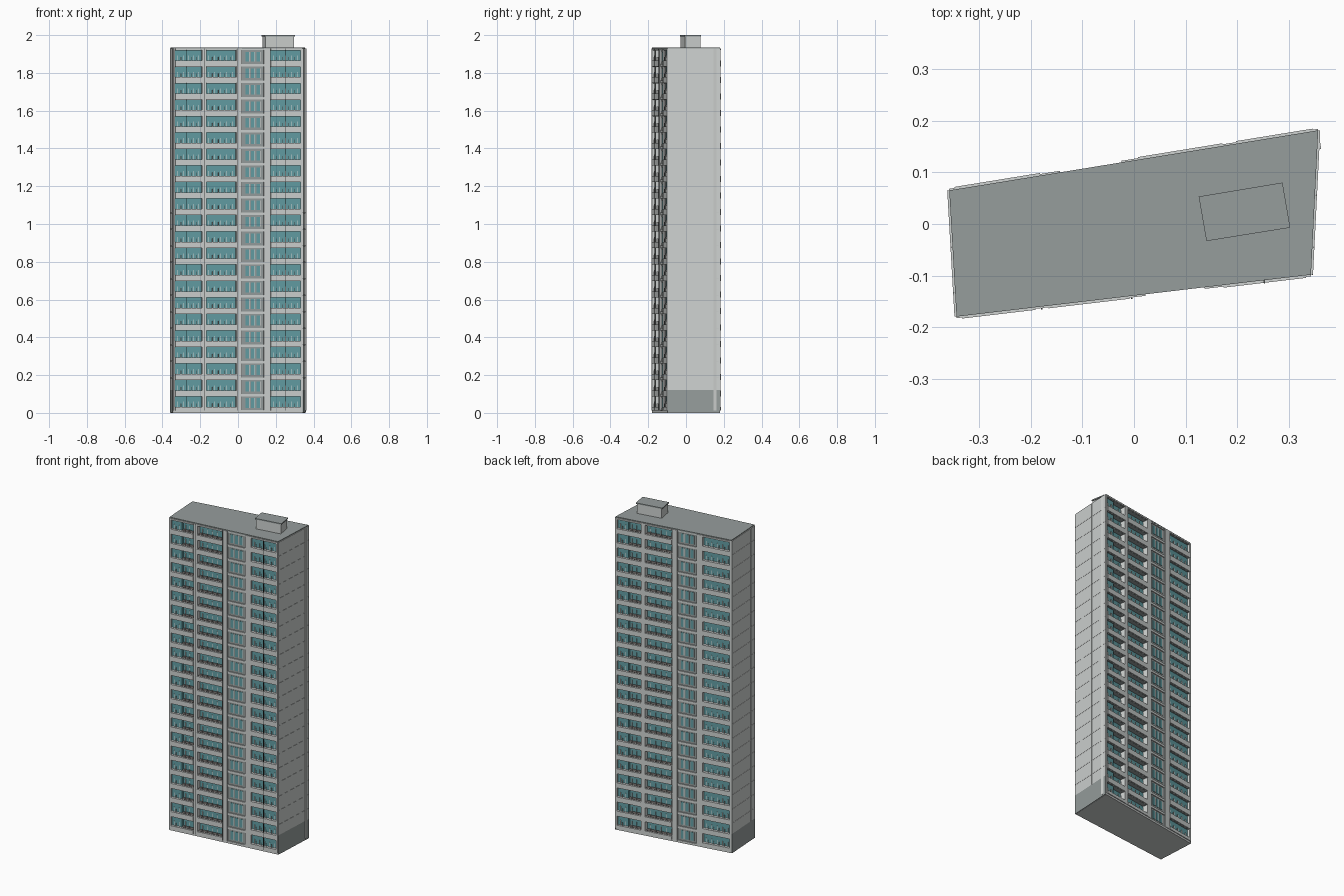
import bpy, bmesh
from mathutils import Vector

if "Cube" in bpy.data.objects:
    bpy.data.objects.remove(bpy.data.objects["Cube"])

def material(name, rgb):
    m = bpy.data.materials.new(name)
    m.diffuse_color = (*rgb, 1)
    m.use_nodes = True
    m.node_tree.nodes["Principled BSDF"].inputs["Base Color"].default_value = m.diffuse_color
    return m

LIGHT = material("light concrete", (0.62, 0.645, 0.635))
GREY = material("grey concrete", (0.305, 0.34, 0.335))
GLASS = material("teal glass", (0.125, 0.345, 0.375))
WHITE = material("white frame", (0.75, 0.75, 0.73))
DARK = material("dark metal", (0.06, 0.065, 0.062))
FLOOR = material("balcony floor", (0.13, 0.12, 0.115))

# Footprint corners, floor grid and recess depth
FL, FR = Vector((-0.343, -0.179)), Vector((0.342, -0.098))
BR, BL = Vector((0.356, 0.181)), Vector((-0.357, 0.065))
FLOORS, STEP, Z0, TOP = 22, 0.0873, 0.012, 1.935
DEEP = 0.034
parts = {}

def prism(part, mat, pts, z0, z1):
    """Add an upright prism over a plan outline to a named part."""
    bm = parts.setdefault(part, (bmesh.new(), mat))[0]
    low = [bm.verts.new((p.x, p.y, z0)) for p in pts]
    high = [bm.verts.new((p.x, p.y, z1)) for p in pts]
    bm.faces.new(low[::-1])
    bm.faces.new(high)
    n = len(pts)
    for i in range(n):
        j = (i + 1) % n
        bm.faces.new((low[i], low[j], high[j], high[i]))

def wall_box(a, b):
    """Return a box maker: u runs 0..1 from a to b, d is the distance outwards."""
    along = b - a
    out = Vector((along.y, -along.x)).normalized()
    def box(part, mat, u0, u1, d0, d1, z0, z1):
        pts = [a + along * u + out * d for u, d in ((u0, d1), (u1, d1), (u1, d0), (u0, d0))]
        prism(part, mat, pts, z0, z1)
    return box

# Core, ground slab and roof
left, right = (BL - FL).normalized() * 0.036, (BR - FR).normalized() * 0.036
prism("core", LIGHT, [FL + left, FR + right, BR - right, BL - left], 0.006, 1.93)
prism("ground_slab", LIGHT, [FL, FR, BR, BL], 0, Z0)
prism("roof_slab", GREY, [FL, FR, BR, BL], 1.927, TOP)

# Bays: start, end, glass depth; the stair bay sits between 0.53 and 0.70
BAYS = [(0.015, 0.105, 0.010), (0.105, 0.222, DEEP - 0.004),
        (0.258, 0.488, DEEP - 0.004), (0.753, 0.985, 0.012)]
PIERS = [(0, 0.015), (0.222, 0.258), (0.488, 0.533), (0.700, 0.753), (0.985, 1)]

def facade(name, a, b, pipes):
    box = wall_box(a, b)
    for u0, u1 in PIERS:
        box(name + "_piers", LIGHT, u0, u1, -DEEP - 0.002, 0.003, Z0, 1.93)
    for u in pipes:
        box(name + "_downpipes", DARK, u, u + 0.004, 0, 0.006, Z0, 1.93)
    for i in range(FLOORS + 1):
        z = Z0 + i * STEP
        lo = max(z - 0.012, Z0)
        hi = min(z + 0.019, 1.93)
        # Parapet bands and balcony floors
        for u0, u1, depth in BAYS:
            box(name + "_parapets", LIGHT, u0, u1, -DEEP - 0.002, 0.005, lo, hi)
            if i < FLOORS and depth > 0.02:
                box(name + "_balcony_floors", FLOOR, u0 + 0.002, u1 - 0.002,
                    -depth, -0.003, hi, hi + 0.001)
            # Grey soffits under each band
            if i > 0:
                box(name + "_soffits", GREY, u0 + 0.002, u1 - 0.002,
                    -depth, -0.002, lo - 0.001, lo)
        box(name + "_stair_bands", LIGHT, 0.533, 0.700, -DEEP - 0.002, -0.001,
            lo, min(z + 0.002, 1.93))
        if i == FLOORS:
            continue
        top = z + STEP - 0.012
        # Glazing, mullions and balcony posts of the bays
        for u0, u1, depth in BAYS:
            box(name + "_glazing", GLASS, u0, u1, -DEEP - 0.002, -depth, hi, top)
            n = max(2, round((u1 - u0) / 0.045))
            for k in range(n):
                u = u0 + (u1 - u0) * (k + 0.5) / n
                box(name + "_mullions", WHITE, u - 0.002, u + 0.002,
                    -depth - 0.001, -depth + 0.003, hi, hi + 0.028)
            for k in range(1, n):
                u = u0 + (u1 - u0) * k / n
                box(name + "_rail_posts", WHITE, u - 0.002, u + 0.002,
                    -0.003, 0.001, hi, hi + 0.020)
        # Stair bay panel with narrow windows
        box(name + "_stair_panels", GREY, 0.533, 0.700, -DEEP - 0.002, -0.006, z + 0.002, top)
        z1, z2 = (z + 0.014, z + 0.066) if i else (Z0 + 0.014, 0.078)
        for k in range(3):
            u = 0.560 + k * 0.042
            box(name + "_stair_windows", GLASS, u, u + 0.026, -0.008, -0.004, z1, z2)
            box(name + "_stair_frames", WHITE, u + 0.026, u + 0.031, -0.008, -0.003, z1, z2)

facade("front", FL, FR, (0.238, 0.491, 0.866))
facade("back", BR, BL, ())

def side_wall(name, a, b, cuts):
    """Blank end wall: grey base and stacked panels with fine joints."""
    box = wall_box(a, b)
    box(name + "_base", GREY, 0, 1, -0.002, 0.004, 0.001, 0.12)
    box(name + "_backing", LIGHT, 0, 1, -0.002, 0.002, 0.12, 1.93)
    levels = [0.12] + [Z0 + STEP * i for i in range(2, FLOORS)] + [1.931]
    for z0, z1 in zip(levels, levels[1:]):
        for u0, u1 in zip(cuts, cuts[1:]):
            box(name + "_panels", LIGHT, u0 + 0.002, u1 - 0.002, 0, 0.004, z0, z1 - 0.001)

side_wall("right_wall", FR, BR, (0, 0.19, 0.55, 1))
side_wall("left_wall", BL, FL, (0, 0.45, 0.81, 1))

# Base backs closing the corners behind the end piers are part of the core line
# Rooftop plant room with overhanging cap
cap = [Vector(p) for p in ((0.140, -0.033), (0.302, -0.007), (0.287, 0.080), (0.125, 0.053))]
mid = sum(cap, Vector((0, 0))) / 4
prism("plant_room", LIGHT, [mid + (p - mid) * 0.94 for p in cap], TOP - 0.002, 1.993)
prism("plant_room_cap", GREY, cap, 1.993, 2.0)

# Turn the collected parts into objects
for name, (bm, mat) in parts.items():
    bmesh.ops.recalc_face_normals(bm, faces=bm.faces[:])
    mesh = bpy.data.meshes.new(name)
    bm.to_mesh(mesh)
    bm.free()
    mesh.materials.append(mat)
    bpy.context.collection.objects.link(bpy.data.objects.new(name, mesh))
